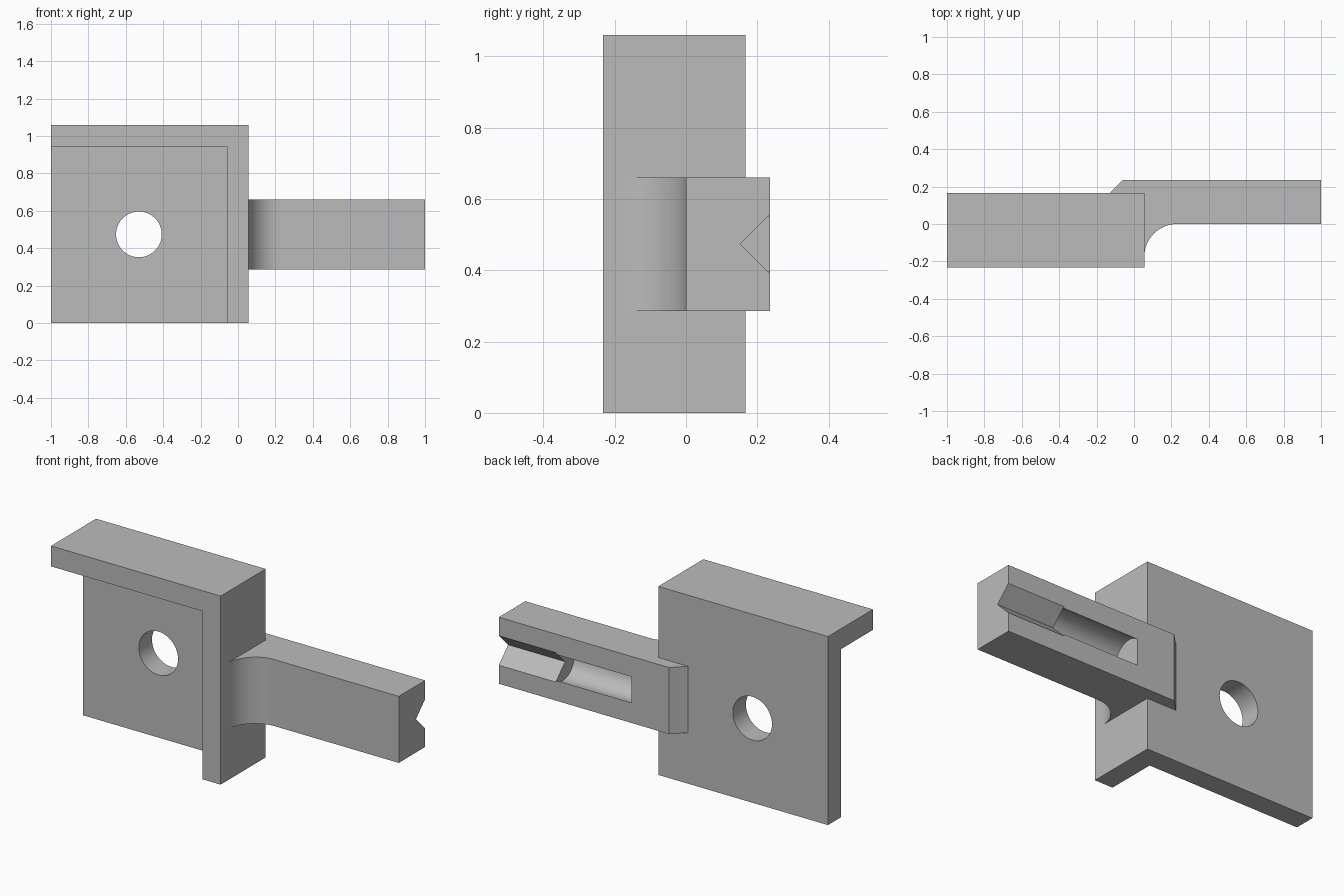
import bpy, bmesh, math
from mathutils import Matrix, Vector

cube = bpy.data.objects.get("Cube")
if cube:
    bpy.data.objects.remove(cube, do_unlink=True)

grey = bpy.data.materials.new("plain grey")
grey.use_nodes = True
grey.diffuse_color = (0.5, 0.5, 0.5, 1)
grey.node_tree.nodes["Principled BSDF"].inputs["Base Color"].default_value = (0.5, 0.5, 0.5, 1)


def finish(name, bm):
    bmesh.ops.recalc_face_normals(bm, faces=bm.faces)
    mesh = bpy.data.meshes.new(name)
    bm.to_mesh(mesh)
    bm.free()
    mesh.materials.append(grey)
    obj = bpy.data.objects.new(name, mesh)
    bpy.context.collection.objects.link(obj)
    return obj


def box(name, low, high):
    low, high = Vector(low), Vector(high)
    bm = bmesh.new()
    bmesh.ops.create_cube(bm, size=1, matrix=Matrix.Translation((low + high) / 2)
                          @ Matrix.Diagonal((*(high - low), 1)))
    return finish(name, bm)


def cylinder(name, centre, radius, length, axis):
    bm = bmesh.new()
    turn = Matrix.Rotation(math.pi / 2, 4, "Y" if axis == "X" else "X")
    bmesh.ops.create_cone(bm, cap_ends=True, segments=64, radius1=radius, radius2=radius,
                          depth=length, matrix=Matrix.Translation(centre) @ turn)
    return finish(name, bm)


def prism(name, points, direction):
    bm = bmesh.new()
    face = bm.faces.new([bm.verts.new(p) for p in points])
    new = bmesh.ops.extrude_face_region(bm, geom=[face])["geom"]
    bmesh.ops.translate(bm, vec=direction, verts=[v for v in new if isinstance(v, bmesh.types.BMVert)])
    return finish(name, bm)


def cut(obj, *cutters):
    for cutter in cutters:
        cutter.hide_render = True
        mod = obj.modifiers.new("cut", "BOOLEAN")
        mod.operation, mod.solver, mod.object = "DIFFERENCE", "EXACT", cutter
        bpy.context.view_layer.objects.active = obj
        bpy.ops.object.modifier_apply(modifier=mod.name)
        bpy.data.objects.remove(cutter, do_unlink=True)


def smooth(obj):
    bpy.ops.object.select_all(action="DESELECT")
    obj.select_set(True)
    bpy.context.view_layer.objects.active = obj
    bpy.ops.object.shade_smooth_by_angle(angle=math.radians(25))


# Bracket: a plate with a rim along the top and one side, and a round hole
bracket = box("bracket_plate", (-1, -0.233, 0), (0.055, 0.167, 1.06))
cut(bracket,
    box("recess_cutter", (-1.2, -0.5, -0.2), (-0.058, 0.05, 0.945)),
    cylinder("hole_cutter", (-0.53, 0.1, 0.474), 0.122, 1, "Y"))
smooth(bracket)

# Arm: bar with a chamfered root and a rounded inner corner
bottom, top, back, fillet = 0.286, 0.66, 0.235, 0.175
middle = (bottom + top) / 2
outline = [(-0.128, 0.1), (-0.128, 0.167), (-0.06, back), (1, back), (1, 0)]
for i in range(17):
    a = math.pi / 2 * (1 + i / 16)
    outline.append((0.055 + fillet + fillet * math.cos(a), -fillet + fillet * math.sin(a)))
outline += [(0, -fillet), (0, 0.1)]
arm = prism("arm", [(x, y, bottom) for x, y in outline], (0, 0, top - bottom))

# Groove in the back of the arm: open V at the tip, round slot further in
slot_end, groove_end, depth = 0.176, 0.645, 0.083
over = 0.1
vee = [(groove_end, back - depth, middle),
       (groove_end, back + over, middle + depth + over),
       (groove_end, back + over, middle - depth - over)]
cut(arm,
    prism("vee_cutter", vee, (0.5, 0, 0)),
    cylinder("slot_cutter", ((slot_end + groove_end) / 2, 0.17, middle),
             0.098, groove_end - slot_end + 0.001, "X"))
smooth(arm)
